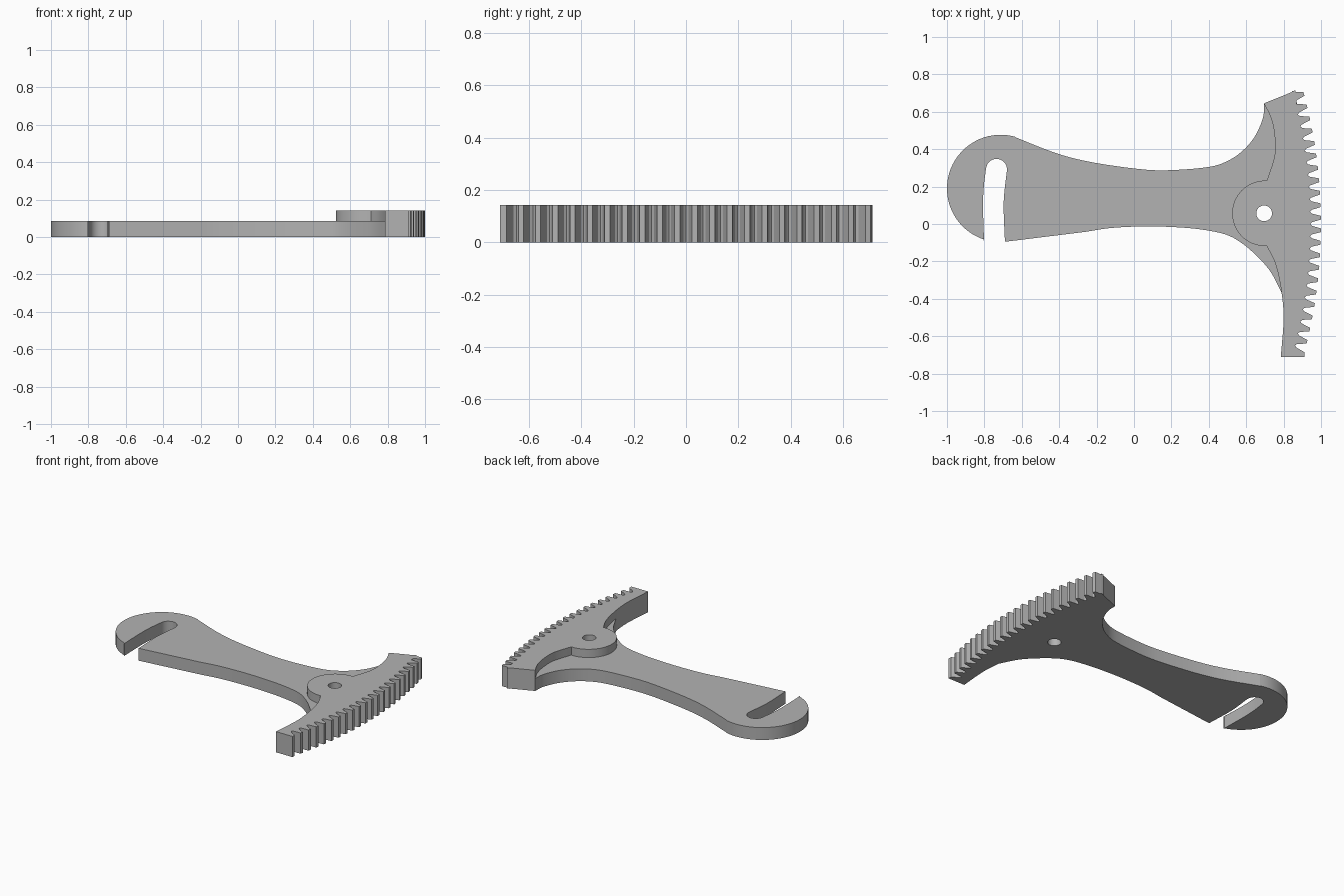
import bpy, bmesh, math
from mathutils import Vector

if "Cube" in bpy.data.objects:
    bpy.data.objects.remove(bpy.data.objects["Cube"])

ARM_H, SECTOR_H = 0.085, 0.142
steel = bpy.data.materials.new("grey_steel")
steel.diffuse_color = (0.45, 0.45, 0.45, 1)
steel.use_nodes = True
steel.node_tree.nodes["Principled BSDF"].inputs["Base Color"].default_value = steel.diffuse_color


def spline(points, steps=5):
    """Smooth curve through the points."""
    p = [Vector(q) for q in points]
    p = [2 * p[0] - p[1]] + p + [2 * p[-1] - p[-2]]
    out = []
    for a, b, c, d in zip(p, p[1:], p[2:], p[3:]):
        for i in range(steps):
            t = i / steps
            out.append(0.5 * (2 * b + (c - a) * t + (2 * a - 5 * b + 4 * c - d) * t**2
                              + (3 * b - a - 3 * c + d) * t**3))
    return out + [p[-2]]


def arc(cx, cy, r, a0, a1, n):
    angles = [math.radians(a0 + (a1 - a0) * i / n) for i in range(n + 1)]
    return [Vector((cx + r * math.cos(a), cy + r * math.sin(a))) for a in angles]


def prism(name, outline, z0, z1):
    bm = bmesh.new()
    face = bm.faces.new([bm.verts.new((p[0], p[1], z0)) for p in outline])
    new = bmesh.ops.extrude_face_region(bm, geom=[face])["geom"]
    bmesh.ops.translate(bm, vec=(0, 0, z1 - z0),
                        verts=[g for g in new if isinstance(g, bmesh.types.BMVert)])
    bmesh.ops.remove_doubles(bm, verts=bm.verts, dist=1e-5)
    bmesh.ops.recalc_face_normals(bm, faces=bm.faces)
    mesh = bpy.data.meshes.new(name)
    bm.to_mesh(mesh)
    bm.free()
    mesh.materials.append(steel)
    obj = bpy.data.objects.new(name, mesh)
    bpy.context.collection.objects.link(obj)
    return obj


def combine(target, other, operation):
    mod = target.modifiers.new(operation.lower(), 'BOOLEAN')
    mod.operation, mod.solver, mod.object = operation, 'EXACT', other
    bpy.context.view_layer.objects.active = target
    bpy.ops.object.modifier_apply(modifier=mod.name)
    bpy.data.objects.remove(other)


# Thin arm: waisted top edge, round hook, slot, waisted lower edge
arm = spline([(0.695, 0.642), (0.69, 0.57), (0.65, 0.475), (0.59, 0.40), (0.51, 0.342),
              (0.40, 0.305), (0.17, 0.287), (0, 0.297), (-0.24, 0.333), (-0.42, 0.38),
              (-0.64, 0.466)])
arm += arc(-0.713, 0.19, 0.287, 74, 252, 36)
arm += spline([(-0.803, -0.09), (-0.807, 0.1), (-0.803, 0.2), (-0.792, 0.29)])
arm += arc(-0.735, 0.292, 0.056, 175, 5, 16)
arm += spline([(-0.68, 0.28), (-0.693, 0.17), (-0.697, 0.08), (-0.69, -0.095)])
arm += spline([(-0.26, -0.042), (-0.12, -0.021), (0.05, -0.013), (0.2, -0.016), (0.35, -0.028),
               (0.49, -0.056), (0.58, -0.105), (0.66, -0.175), (0.73, -0.255), (0.79, -0.37)])
arm += [(0.85, -0.35), (0.85, 0.5), (0.80, 0.6)]
lever = prism("slotted_lever", arm, 0, ARM_H)

# Thick toothed sector with a round boss on its inner edge
sector = spline([(0.695, 0.645), (0.735, 0.56), (0.753, 0.46), (0.751, 0.36), (0.71, 0.232)])
sector += arc(0.70, 0.057, 0.175, 90, 270, 32)
sector += spline([(0.71, -0.118), (0.755, -0.21), (0.785, -0.34), (0.80, -0.5), (0.785, -0.71)])
sector.append(Vector((0.912, -0.71)))

# Teeth along a shallow arc: (fraction of pitch, depth below the tip)
R, CX, TEETH = 2.69, -1.69, 22
PITCH = 2 * math.asin(0.695 / R) / (TEETH - 1)
PROFILE = [(-0.36, 0.05), (-0.27, 0.03), (-0.15, 0.0), (0.15, 0.0), (0.27, 0.03),
           (0.36, 0.05), (0.5, 0.058)]
for i in range(TEETH):
    for f, depth in PROFILE:
        if i == 0 and f < 0.1:
            continue
        a = (i - (TEETH - 1) / 2 + f) * PITCH
        sector.append(Vector((CX + (R - depth) * math.cos(a), (R - depth) * math.sin(a))))
sector.append(Vector((0.863, 0.713)))
rack = prism("toothed_sector", sector, 0, SECTOR_H)

# Join both thicknesses, then drill the pivot hole
combine(lever, rack, 'UNION')
combine(lever, prism("pivot_hole", arc(0.696, 0.057, 0.042, 0, 352.5, 47), -0.1, 0.3), 'DIFFERENCE')

lever.select_set(True)
bpy.context.view_layer.objects.active = lever
bpy.ops.object.shade_smooth_by_angle(angle=math.radians(25))
